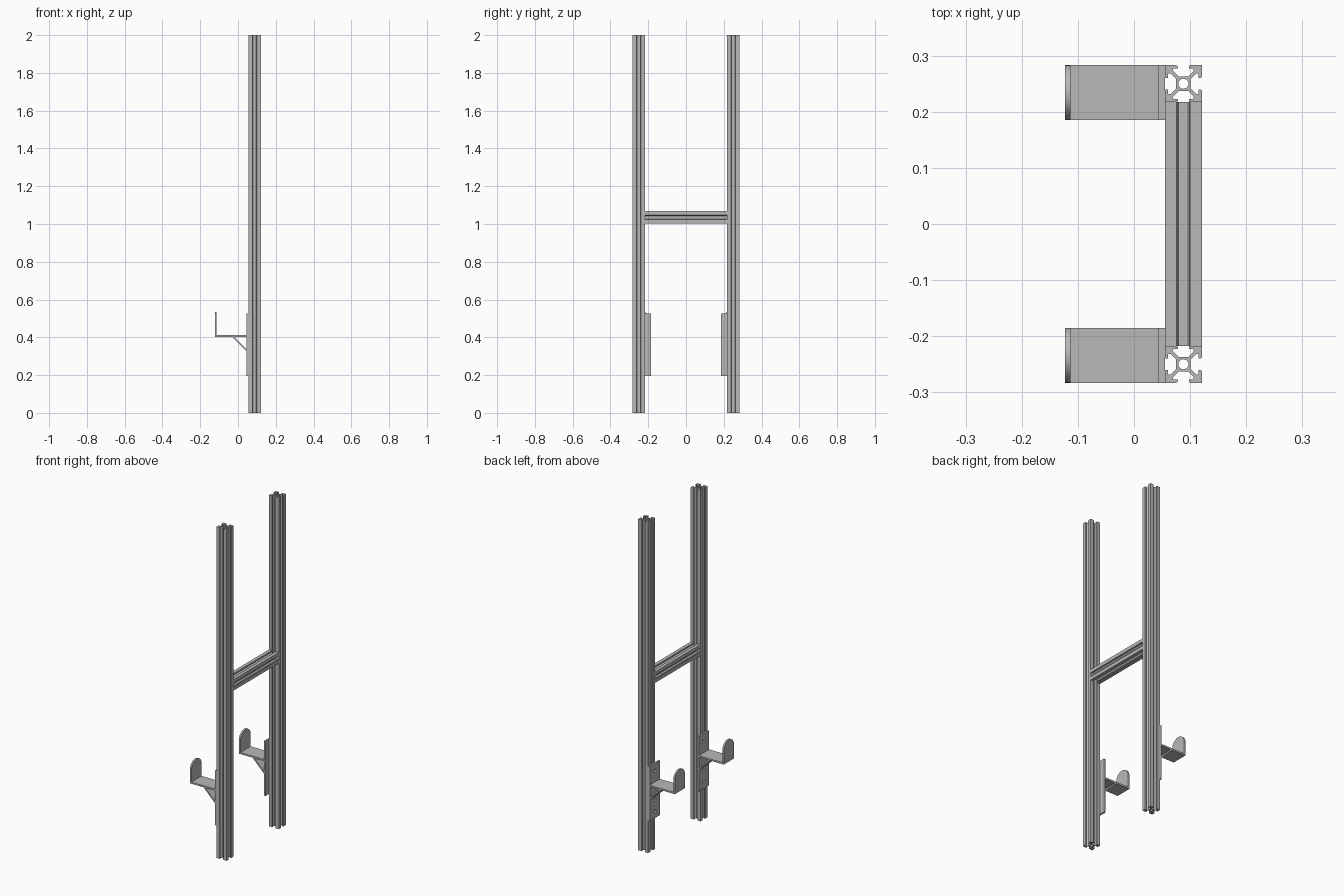
import bpy
from math import sin, cos, pi, radians
from mathutils import Matrix, Vector

cube = bpy.data.objects.get("Cube")
if cube:
    bpy.data.objects.remove(cube, do_unlink=True)

grey = bpy.data.materials.new("aluminium grey")
grey.use_nodes = True
grey.diffuse_color = (0.48, 0.48, 0.48, 1)
grey.node_tree.nodes["Principled BSDF"].inputs["Base Color"].default_value = grey.diffuse_color

# Orientations: extrude direction along z, y or x
ALONG_Z = Matrix.Identity(4)
ALONG_X = Matrix(((0, 0, 1, 0), (1, 0, 0, 0), (0, 1, 0, 0), (0, 0, 0, 1)))   # drawn in y, z
ALONG_Y = Matrix.Rotation(radians(90), 4, 'X')                              # drawn in x, z


def arc(cx, cy, r, start=0, end=2 * pi, n=24):
    return [(cx + r * cos(start + (end - start) * i / n),
             cy + r * sin(start + (end - start) * i / n)) for i in range(n)]


def rect(x0, y0, x1, y1):
    return [(x0, y0), (x1, y0), (x1, y1), (x0, y1)]


def prism(name, loops, depth, turn, place):
    """Extrude flat outlines; inner loops become holes."""
    curve = bpy.data.curves.new(name, 'CURVE')
    curve.dimensions = '2D'
    curve.fill_mode = 'BOTH'
    curve.extrude = depth / 2
    for pts in loops:
        spline = curve.splines.new('POLY')
        spline.points.add(len(pts) - 1)
        for point, (u, v) in zip(spline.points, pts):
            point.co = (u, v, 0, 1)
        spline.use_cyclic_u = True
    temp = bpy.data.objects.new(name, curve)
    bpy.context.scene.collection.objects.link(temp)
    graph = bpy.context.evaluated_depsgraph_get()
    mesh = bpy.data.meshes.new_from_object(temp.evaluated_get(graph))
    bpy.data.objects.remove(temp, do_unlink=True)
    mesh.transform(Matrix.Translation(Vector(place)) @ turn)
    mesh.materials.clear()
    mesh.materials.append(grey)
    obj = bpy.data.objects.new(name, mesh)
    bpy.context.scene.collection.objects.link(obj)
    bpy.ops.object.select_all(action='DESELECT')
    obj.select_set(True)
    bpy.context.view_layer.objects.active = obj
    bpy.ops.object.shade_smooth_by_angle(angle=radians(30))
    return obj


# Slotted rail section: one side's slot and corner, turned four times
HALF = 0.033
side = [(-10, 10), (-3.7, 10), (-3, 9.3), (-3, 8.2), (-5.5, 8.2), (-5.5, 6.8), (-2.6, 3.9),
        (2.6, 3.9), (5.5, 6.8), (5.5, 8.2), (3, 8.2), (3, 9.3), (3.7, 10)]
section = []
for quarter in range(4):
    for u, v in side:
        for _ in range(quarter):
            u, v = v, -u
        section.append((u * HALF / 10, v * HALF / 10))
rail = [section, arc(0, 0, 0.009)]

RAIL_X, RAIL_Y = 0.088, 0.25

# Crossbar between the posts
prism("crossbar", rail, 0.434, ALONG_Y, (RAIL_X, 0, 1.035))

for label, s in (("front", -1), ("back", 1)):
    prism(label + "_post", rail, 2, ALONG_Z, (RAIL_X, s * RAIL_Y, 1))

    # Hook bracket: drilled plate, shelf, round-topped lip and diagonal brace
    mid, wide = s * 0.234, 0.098
    r = wide / 2
    holes = [arc(0, z, 0.01, n=20) for z in (0.235, 0.305, 0.48)]
    prism(label + "_hook_plate", [rect(-r, 0.195, r, 0.525)] + holes,
          0.011, ALONG_X, (0.0495, mid, 0))
    prism(label + "_hook_shelf", [rect(-0.123, 0.403, 0.044, 0.413)],
          wide, ALONG_Y, (0, mid, 0))
    prism(label + "_hook_lip", [[(-r, 0.403), (r, 0.403)] + arc(0, 0.535 - r, r, 0, pi) + [(-r, 0.535 - r)]],
          0.01, ALONG_X, (-0.118, mid, 0))
    prism(label + "_hook_brace", [[(-0.032, 0.403), (0.044, 0.327), (0.044, 0.339), (-0.02, 0.403)]],
          wide, ALONG_Y, (0, mid, 0))
